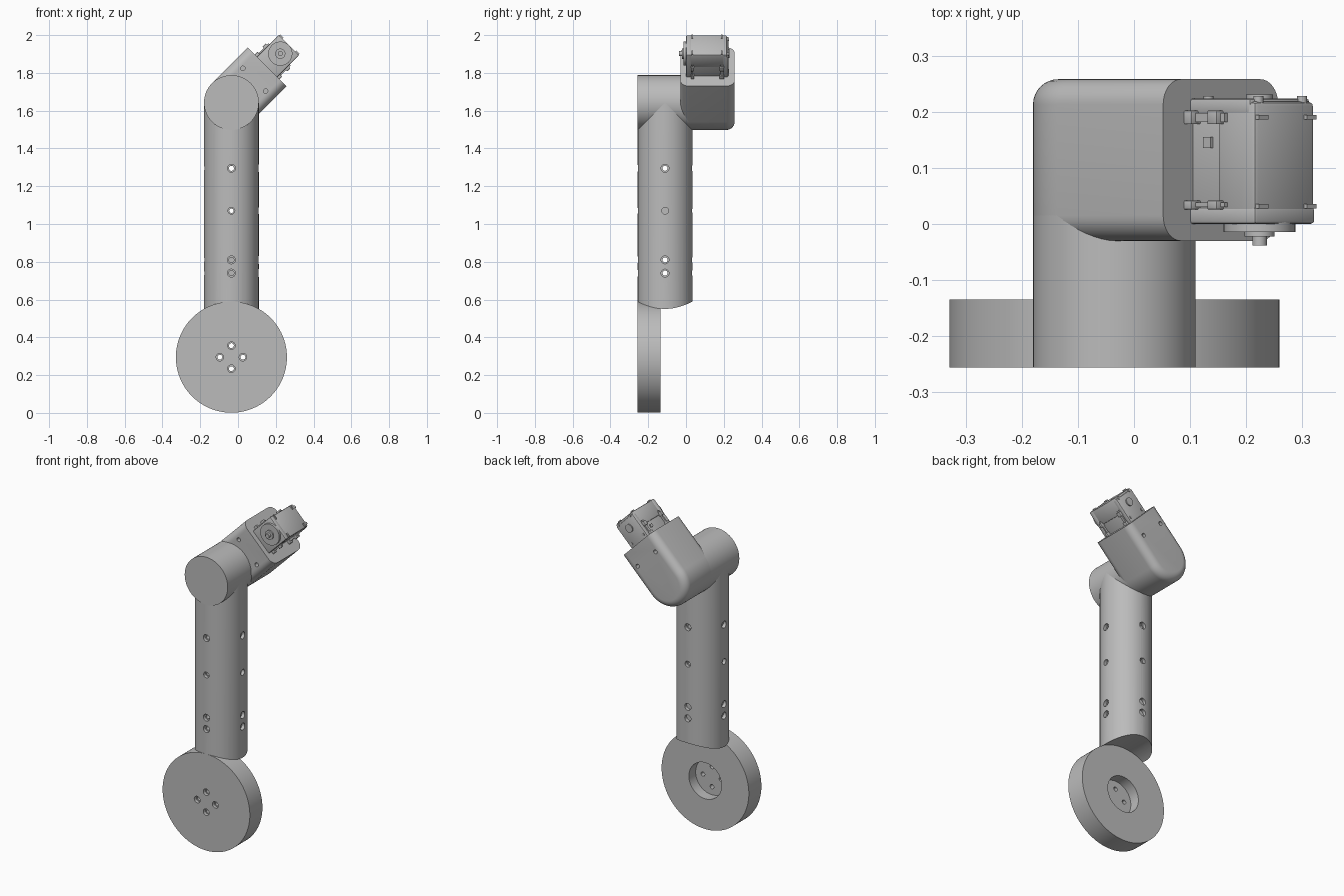
import bpy, bmesh
from math import pi, sin, cos, radians
from mathutils import Matrix, Vector

cube = bpy.data.objects.get("Cube")
if cube:
    bpy.data.objects.remove(cube, do_unlink=True)

grey = bpy.data.materials.new("mid_grey")
grey.use_nodes = True
grey.diffuse_color = (0.5, 0.5, 0.5, 1)
grey.node_tree.nodes["Principled BSDF"].inputs["Base Color"].default_value = (0.5, 0.5, 0.5, 1)

CX, POST_Y, R = -0.035, -0.111, 0.145      # leg axis and tube radius
FRONT, ELBOW_Z = -0.256, 1.643
WHEEL_Z, WHEEL_R = 0.295, 0.294
# arm space: x along the arm, y depth, z across the arm
ARM = Matrix.Translation((CX, 0, ELBOW_Z)) @ Matrix.Rotation(radians(-45), 4, 'Y')
WORLD = Matrix.Identity(4)


def finish(name, bm, space=WORLD):
    bmesh.ops.recalc_face_normals(bm, faces=bm.faces)
    mesh = bpy.data.meshes.new(name)
    bm.to_mesh(mesh)
    bm.free()
    mesh.transform(space)
    mesh.materials.append(grey)
    obj = bpy.data.objects.new(name, mesh)
    bpy.context.collection.objects.link(obj)
    return obj


def rod(name, start, end, radius, space=WORLD, sides=64, radius2=None):
    """Cylinder or cone between two points."""
    a, b = Vector(start), Vector(end)
    bm = bmesh.new()
    turn = (b - a).to_track_quat('Z', 'Y').to_matrix().to_4x4()
    bmesh.ops.create_cone(bm, cap_ends=True, segments=sides, radius1=radius,
                          radius2=radius if radius2 is None else radius2,
                          depth=(b - a).length,
                          matrix=Matrix.Translation((a + b) / 2) @ turn)
    return finish(name, bm, space)


def box(name, low, high, bevel=0.0, space=ARM):
    low, high = Vector(low), Vector(high)
    bm = bmesh.new()
    bmesh.ops.create_cube(bm, size=1, matrix=Matrix.Translation((low + high) / 2)
                          @ Matrix.Diagonal((*(high - low), 1)))
    if bevel:
        bmesh.ops.bevel(bm, geom=bm.edges[:], offset=bevel, segments=2,
                        profile=0.5, affect='EDGES')
    return finish(name, bm, space)


def cut(obj, cutter):
    mod = obj.modifiers.new("cut", 'BOOLEAN')
    mod.operation, mod.solver, mod.object = 'DIFFERENCE', 'EXACT', cutter
    bpy.context.view_layer.objects.active = obj
    bpy.ops.object.modifier_apply(modifier=mod.name)
    bpy.data.objects.remove(cutter, do_unlink=True)


def screw_hole(obj, start, end, radius, space=WORLD, sinks=(0, 1)):
    """Through hole with a wider counterbore at the chosen ends."""
    a, b = Vector(start), Vector(end)
    step = (b - a).normalized() * 0.02
    cut(obj, rod("cutter", a - step, b + step, radius * 0.65, space, 20))
    for i in sinks:
        p = b if i else a
        cut(obj, rod("cutter", p - step, p + step, radius, space, 20))


# Wheel with a hub recess behind and four screw holes
wheel_back = -0.135
wheel = rod("wheel", (CX, FRONT, WHEEL_Z), (CX, wheel_back, WHEEL_Z), WHEEL_R, sides=96)
cut(wheel, rod("cutter", (CX, -0.2, WHEEL_Z), (CX, 0, WHEEL_Z), 0.11))
for k in range(4):
    x, z = CX + 0.061 * cos(k * pi / 2), WHEEL_Z + 0.061 * sin(k * pi / 2)
    screw_hole(wheel, (x, FRONT, z), (x, -0.2, z), 0.02, sinks=(0,))

# Upright tube, saddle-cut over the wheel and cross-drilled
post = rod("post", (CX, POST_Y, 0.45), (CX, POST_Y, ELBOW_Z), R)
cut(post, rod("cutter", (CX, -0.5, WHEEL_Z), (CX, 0.3, WHEEL_Z), WHEEL_R, sides=96))
for z, r in ((1.295, 0.021), (1.07, 0.018), (0.81, 0.021), (0.74, 0.021)):
    screw_hole(post, (CX - R, POST_Y, z), (CX + R, POST_Y, z), r)
    screw_hole(post, (CX, POST_Y - R, z), (CX, POST_Y + R, z), r)

# Elbow barrel
elbow = rod("elbow", (CX, FRONT, ELBOW_Z), (CX, 0.016, ELBOW_Z), R)

# Arm housing: round-ended block lofted with filleted front and back rims
arm_front, arm_back, arm_len, fillet = -0.03, 0.258, 0.268, 0.045
levels = []
for i in range(9):
    t = i / 8 * pi / 2
    levels.append((arm_front + fillet * (1 - cos(t)), R - fillet * (1 - sin(t))))
levels += [(arm_front + arm_back - y, r) for y, r in reversed(levels)]
bm = bmesh.new()
rings = []
for y, r in levels:
    outline = [(arm_len, r)]
    outline += [(r * cos(a), r * sin(a)) for a in (pi / 2 + pi * k / 32 for k in range(33))]
    outline.append((arm_len, -r))
    rings.append([bm.verts.new((d, y, n)) for d, n in outline])
for a, b in zip(rings, rings[1:]):
    for k in range(len(a) - 1):
        bm.faces.new((a[k], a[k + 1], b[k + 1], b[k]))
bm.faces.new(rings[0])
bm.faces.new(rings[-1])
bm.faces.new([r[0] for r in rings] + [r[-1] for r in reversed(rings)])
arm = finish("arm_housing", bm, ARM)
for n in (-0.085, 0.085):
    for y, inner in ((arm_front, arm_front + 0.04), (arm_back, arm_back - 0.04)):
        cut(arm, rod("cutter", (0.171, 2 * y - inner, n), (0.171, inner, n), 0.012, ARM, 20))

# Motor body: waist, front and back shells, end block
parts = [
    box("motor_core", (0.2, 0.012, -0.07), (0.425, 0.212, 0.07), 0.004),
    box("motor_front_shell", (0.2, 0, -0.076), (0.431, 0.03, 0.076), 0.006),
    box("motor_back_shell", (0.2, 0.195, -0.076), (0.418, 0.224, 0.076), 0.006),
    box("motor_end_block", (0.335, 0.004, -0.075), (0.43, 0.218, 0.075), 0.008),
]

# Mounting rails and lugs on both sides of the motor
for side in (-1, 1):
    for y0, y1 in ((0.03, 0.038), (0.182, 0.198)):
        lo, hi = sorted((side * 0.06, side * 0.083))
        parts.append(box("motor_rail", (0.255, y0, lo), (0.36, y1, hi)))
        for d in (0.262, 0.325):
            lo, hi = sorted((side * 0.06, side * 0.092))
            parts.append(box("motor_lug", (d, y0 - 0.004, lo), (d + 0.025, y1 + 0.004, hi), 0.002))
for y in (0.032, 0.19):
    for n in (-0.06, 0.06):
        parts.append(box("end_lug", (0.42, y - 0.004, n - 0.012), (0.437, y + 0.004, n + 0.012)))
parts.append(box("cable_socket", (0.3, 0.135, 0.06), (0.318, 0.155, 0.076)))

# Front output horn and rear idler boss
HUB = 0.366
for name, y0, y1, r in (("horn_disc", 0.01, -0.014, 0.064), ("horn_boss", 0, -0.022, 0.027),
                        ("horn_shaft", 0, -0.038, 0.013), ("rear_boss", 0.21, 0.231, 0.024)):
    parts.append(rod(name, (HUB, y0, 0), (HUB, y1, 0), r, ARM, 40))
for n in (-0.055, 0.055):
    for d in (0.292, 0.418):
        parts.append(rod("corner_screw", (d, 0.2, n), (d, 0.228, n), 0.009, ARM, 16))

# Smooth round surfaces, keep edges sharp
bpy.ops.object.select_all(action='DESELECT')
for obj in [wheel, post, elbow, arm] + parts:
    obj.select_set(True)
bpy.context.view_layer.objects.active = wheel
bpy.ops.object.shade_smooth_by_angle(angle=radians(30))
